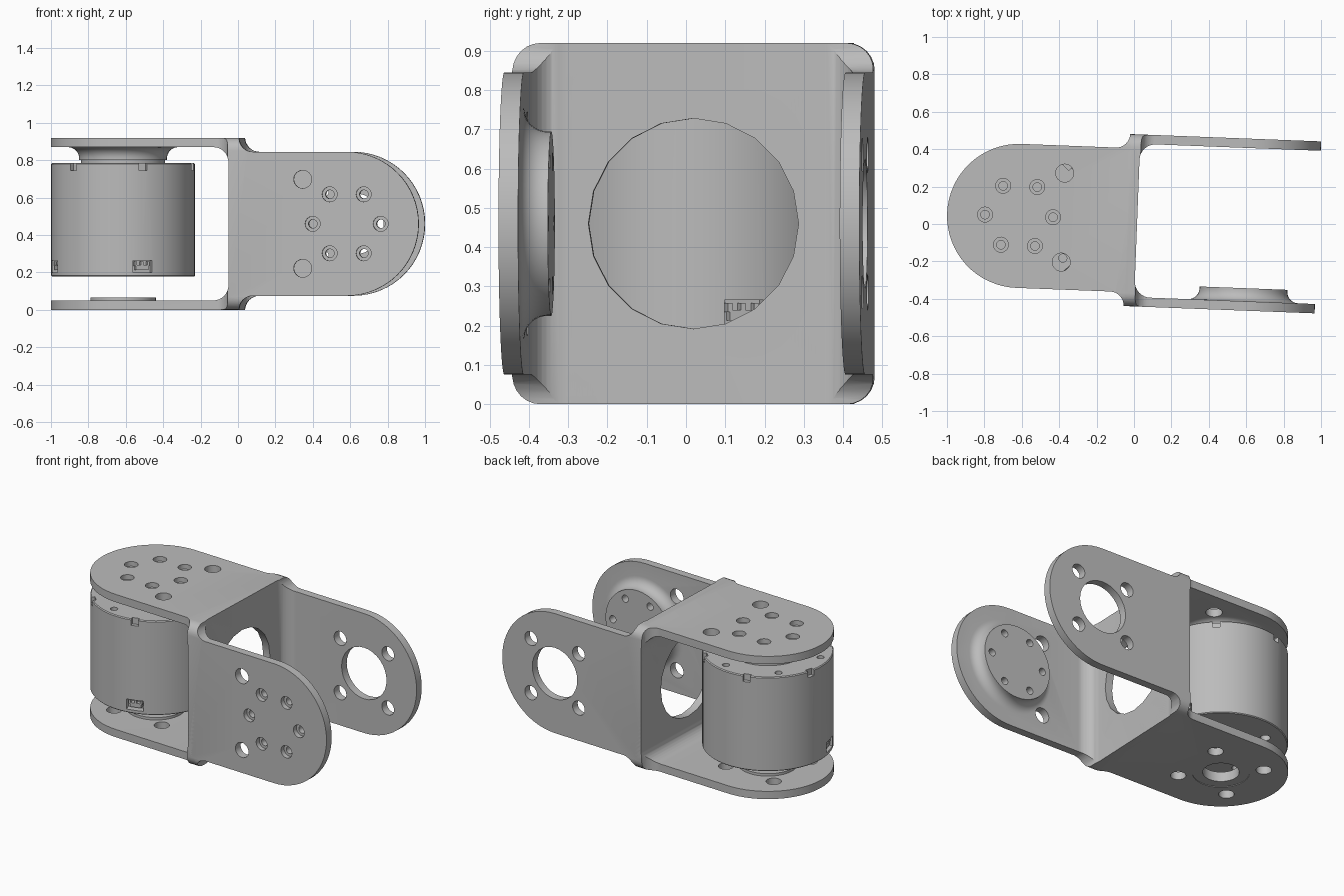
import bpy, bmesh
from math import sin, cos, pi, radians
from mathutils import Matrix, Vector

if "Cube" in bpy.data.objects:
    bpy.data.objects.remove(bpy.data.objects["Cube"])

grey = bpy.data.materials.new("machined_grey")
grey.use_nodes = True
GREY = (0.50, 0.50, 0.50, 1)
grey.diffuse_color = GREY
grey.node_tree.nodes["Principled BSDF"].inputs["Base Color"].default_value = GREY

HALF, THICK, WIDTH, REACH = 0.46, 0.05, 0.385, 0.607
INNER = HALF - THICK
FACE = THICK / 2


def finish(name, bm):
    bmesh.ops.recalc_face_normals(bm, faces=bm.faces[:])
    mesh = bpy.data.meshes.new(name)
    bm.to_mesh(mesh)
    bm.free()
    mesh.materials.append(grey)
    obj = bpy.data.objects.new(name, mesh)
    bpy.context.collection.objects.link(obj)
    return obj


def arc(cx, cy, r, a0, a1, n):
    angles = [radians(a0 + (a1 - a0) * i / n) for i in range(n + 1)]
    return [(cx + r * cos(a), cy + r * sin(a)) for a in angles]


def prism(name, pts, lo, hi, axis):
    place = {"x": lambda u, v, w: (w, u, v),
             "y": lambda u, v, w: (u, w, v),
             "z": lambda u, v, w: (u, v, w)}[axis]
    bm = bmesh.new()
    low, high = [[bm.verts.new(place(u, v, w)) for u, v in pts] for w in (lo, hi)]
    bm.faces.new(low)
    bm.faces.new(high)
    for i in range(len(pts)):
        j = (i + 1) % len(pts)
        bm.faces.new((low[i], low[j], high[j], high[i]))
    return finish(name, bm)


def disc(name, u, v, r, lo, hi, axis, n=24):
    return prism(name, arc(u, v, r, 0, 360, n)[:-1], lo, hi, axis)


def lathe(name, profile, n=48):
    # solid of revolution around z, profile as (radius, height)
    bm = bmesh.new()
    rings = [[bm.verts.new((r * cos(2 * pi * i / n), r * sin(2 * pi * i / n), z))
              for i in range(n)] for r, z in profile]
    bm.faces.new(rings[0])
    bm.faces.new(rings[-1])
    for a, b in zip(rings, rings[1:]):
        for i in range(n):
            j = (i + 1) % n
            bm.faces.new((a[i], a[j], b[j], b[i]))
    return finish(name, bm)


def combine(obj, tool, operation="DIFFERENCE"):
    mod = obj.modifiers.new("combine", "BOOLEAN")
    mod.operation, mod.solver, mod.object = operation, "EXACT", tool
    bpy.context.view_layer.objects.active = obj
    bpy.ops.object.modifier_apply(modifier=mod.name)
    bpy.data.objects.remove(tool)


def smooth(obj):
    bpy.ops.object.select_all(action="DESELECT")
    obj.select_set(True)
    bpy.context.view_layer.objects.active = obj
    bpy.ops.object.shade_smooth_by_angle(angle=radians(30))


def mirrored(pts):
    return pts + [(u, -v) for u, v in reversed(pts)]


def bracket(name):
    # U-shaped sheet with filleted inner bends
    r = 0.085
    u_shape = [(-FACE, HALF), (1.2, HALF), (1.2, INNER)]
    u_shape += arc(FACE + r, INNER - r, r, 90, 180, 8)
    obj = prism(name, mirrored(u_shape), -HALF, HALF, "z")
    # flared, round-ended arm outline
    side = [(-0.1, HALF)] + arc(0.105, HALF, HALF - WIDTH, 180, 270, 8)
    side += arc(REACH, 0, WIDTH, 90, 0, 16)[:-1] + [(REACH + WIDTH, 0)]
    outline = side + [(u, -v) for u, v in reversed(side[:-1])]
    combine(obj, prism("outline", outline, -0.6, 0.6, "y"), "INTERSECT")
    # rounded corners of the web
    c = HALF - 0.07
    corners = [p for k, (su, sv) in enumerate([(1, 1), (-1, 1), (-1, -1), (1, -1)])
               for p in arc(su * c, sv * c, 0.0701, 90 * k, 90 * k + 90, 6)]
    combine(obj, prism("corners", corners, -0.5, 1.5, "x"), "INTERSECT")
    # raised boss on the inside of one arm
    boss = lathe("boss", [(0.295, -0.02)] + arc(0.295, 0.06, 0.06, 270, 180, 8)
                 + [(0.235, 0.07)])
    boss.data.transform(Matrix.Translation((REACH, -INNER, 0)) @ Matrix.Rotation(-pi / 2, 4, "X"))
    combine(obj, boss, "UNION")
    # web opening, pilot hole and bolt holes
    combine(obj, disc("cut", 0, 0, 0.268, -0.1, 0.1, "x", 20))
    combine(obj, disc("cut", REACH, 0, 0.165, 0.3, 0.6, "y", 32))
    for s in (-1, 1):
        combine(obj, disc("cut", REACH - 0.235, s * 0.238, 0.048, -0.6, -0.3, "y"))
        for t in (-1, 1):
            combine(obj, disc("cut", REACH + s * 0.175, t * 0.175, 0.045, 0.3, 0.6, "y"))
    for u, v in arc(REACH, 0, 0.182, 0, 300, 5):
        combine(obj, disc("cut", u, v, 0.04, -0.6, -0.43, "y"))
        combine(obj, disc("cut", u, v, 0.023, -0.5, -0.3, "y"))
    smooth(obj)
    return obj


# Two brackets back to back, a quarter turn apart
frame = Matrix.Translation((-0.008, 0.02, HALF)) @ Matrix.Rotation(radians(-2.2), 4, "Z")
flip = Matrix(((-1, 0, 0, 0), (0, 0, -1, 0), (0, -1, 0, 0), (0, 0, 0, 1)))
bracket("left_bracket").data.transform(frame)
bracket("right_bracket").data.transform(frame @ flip)

centre = frame @ Vector((-REACH, 0, 0))
axis_place = Matrix.Translation((centre.x, centre.y, 0))


def around(angle):
    # local -y points outward at the given angle from the front
    return axis_place @ Matrix.Rotation(radians(angle), 4, "Z")


def box(name, w, depth, z0, z1, r, x=0):
    pts = [(x - w / 2, z0), (x + w / 2, z0), (x + w / 2, z1), (x - w / 2, z1)]
    return prism(name, pts, -r, -r + depth, "y")


# Motor body
motor = lathe("motor_body", [(0.379, 0.178), (0.384, 0.183), (0.384, 0.779), (0.379, 0.785)], 72)
motor.data.transform(axis_place)


def cut_motor(tool, angle):
    tool.data.transform(around(angle))
    combine(motor, tool)


for k in range(6):
    cut_motor(box("notch", 0.045, 0.05, 0.745, 0.80, 0.41), 16 + 60 * k)
    cut_motor(disc("cut", 0, -0.325, 0.022, 0.75, 0.80, "z", 16), 46 + 60 * k)
for k in range(4):
    cut_motor(disc("cut", 0, -0.27, 0.03, 0.1, 0.22, "z", 16), 30 + 90 * k)

# Cable sockets with their plugs
for i, angle in enumerate((16, 106, -74)):
    cut_motor(box("socket", 0.105, 0.08, 0.2, 0.265, 0.42), angle)
    pieces = [box("socket_core_%d" % i, 0.07, 0.04, 0.213, 0.24, 0.37)]
    pieces += [box("socket_pin_%d_%d" % (i, j), 0.012, 0.03, 0.235, 0.258, 0.372, x)
               for j, x in enumerate((-0.035, 0, 0.035))]
    for piece in pieces:
        piece.data.transform(around(angle))
smooth(motor)

# Output ring above the motor, and the bearing disc in the lower arm
ring = disc("output_ring", 0, 0, 0.225, 0.78, 0.802, "z", 48)
bearing = disc("bearing_disc", 0, 0, 0.175, 0.004, 0.066, "z", 48)
combine(bearing, disc("cut", 0, 0, 0.105, -0.1, 0.2, "z", 32))
for part in (ring, bearing):
    part.data.transform(axis_place)
    smooth(part)
